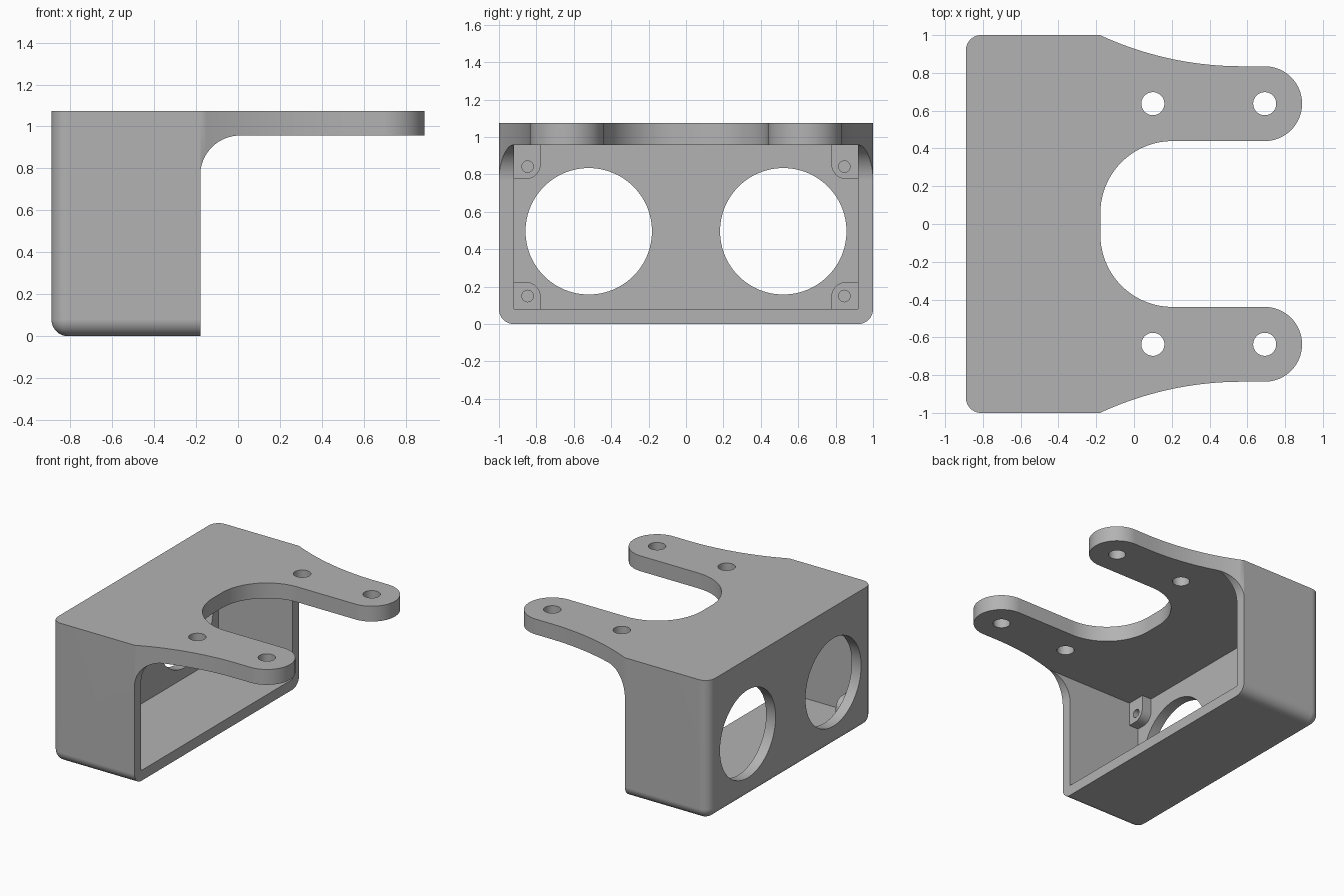
import bpy, bmesh
from math import sin, cos, pi, radians, asin
from mathutils import Vector

cube = bpy.data.objects.get("Cube")
if cube:
    bpy.data.objects.remove(cube, do_unlink=True)

# Main dimensions
BACK, MOUTH, TIP = -0.89, -0.18, 0.89
TOP, UNDER = 1.075, 0.957
WALL = 0.08
ARM_Y, ARM_R = 0.637, 0.198
ARM_X = TIP - ARM_R

grey = bpy.data.materials.new("light grey")
grey.use_nodes = True
grey.diffuse_color = (0.45, 0.45, 0.45, 1)
grey.node_tree.nodes["Principled BSDF"].inputs["Base Color"].default_value = (0.45, 0.45, 0.45, 1)


def make_object(name, bm):
    bmesh.ops.recalc_face_normals(bm, faces=bm.faces)
    mesh = bpy.data.meshes.new(name)
    bm.to_mesh(mesh)
    bm.free()
    mesh.materials.append(grey)
    obj = bpy.data.objects.new(name, mesh)
    bpy.context.collection.objects.link(obj)
    return obj


def prism(name, outline, axis, lo, hi):
    """Extrude a 2D outline along an axis; outline uses the other two axes in order."""
    def place(p, h):
        co = list(p)
        co.insert(axis, h)
        return co
    bm = bmesh.new()
    face = bm.faces.new([bm.verts.new(place(p, lo)) for p in outline])
    ext = bmesh.ops.extrude_face_region(bm, geom=[face])
    shift = Vector(place((0, 0), hi - lo))
    bmesh.ops.translate(bm, vec=shift, verts=[v for v in ext["geom"] if isinstance(v, bmesh.types.BMVert)])
    return make_object(name, bm)


def arc(cx, cy, r, start, end, steps):
    angles = [radians(start + (end - start) * i / steps) for i in range(steps + 1)]
    return [(cx + r * cos(a), cy + r * sin(a)) for a in angles]


def circle(cx, cy, r, steps=48):
    return arc(cx, cy, r, 0, 360, steps)[:-1]


def rect(a0, a1, b0, b1):
    return [(a0, b0), (a1, b0), (a1, b1), (a0, b1)]


def boolean(target, cutter, operation="DIFFERENCE"):
    cutter.hide_render = True
    mod = target.modifiers.new("cut", "BOOLEAN")
    mod.operation, mod.solver, mod.object = operation, "EXACT", cutter
    bpy.context.view_layer.update()
    deps = bpy.context.evaluated_depsgraph_get()
    mesh = bpy.data.meshes.new_from_object(target.evaluated_get(deps))
    target.modifiers.clear()
    target.data = mesh
    bpy.data.objects.remove(cutter, do_unlink=True)


def finish(obj):
    bpy.ops.object.select_all(action="DESELECT")
    obj.select_set(True)
    bpy.context.view_layer.objects.active = obj
    bpy.ops.object.shade_smooth_by_angle(angle=radians(25))
    obj.modifiers.new("flat_normals", "WEIGHTED_NORMAL").keep_sharp = True


# Solid block with rounded back corners and rounded lower edges
bracket = prism("bracket_housing", rect(BACK, 1.2, -1, 1), 2, 0, TOP)
bm = bmesh.new()
bm.from_mesh(bracket.data)


def is_rounded(edge):
    a, b = (v.co for v in edge.verts)
    at_back = a.x < 0 and b.x < 0
    at_bottom = a.z < 0.01 and b.z < 0.01
    vertical = abs(a.z - b.z) > 0.1
    at_front = a.x > 1 and b.x > 1
    return (at_back and vertical) or (at_bottom and not at_front)


bmesh.ops.bevel(bm, geom=[e for e in bm.edges if is_rounded(e)], offset=0.08,
                segments=10, profile=0.5, affect="EDGES")
bm.to_mesh(bracket.data)
bm.free()

# Plan outline: flared shoulders, two round-ended arms and a wide notch
flare_x, flare_y = 0.57, ARM_Y + ARM_R
flare_r = 1.787
sweep = 180 / pi * asin((flare_x - MOUTH) / flare_r)
half = [(-1.2, 1.1), (MOUTH - 0.2, 1.1)]
half += arc(flare_x, flare_y + flare_r, flare_r, 270 - sweep, 270, 24)
half += arc(ARM_X, ARM_Y, ARM_R, 90, -90, 32)
notch_r = 0.382
half += arc(0.204, ARM_Y - ARM_R - notch_r, notch_r, 90, 180, 28)
plan = half + [(x, -y) for x, y in reversed(half)]
boolean(bracket, prism("plan_cutter", plan, 2, -0.3, 1.4), "INTERSECT")

# Clear the space under the arms, leaving curved gussets on the side walls
gusset_r = 0.19
profile = [(MOUTH, -0.3)]
profile += arc(MOUTH + gusset_r, UNDER - gusset_r, gusset_r, 180, 90, 20)
profile += [(1.5, UNDER), (1.5, -0.3)]
boolean(bracket, prism("under_arm_cutter", profile, 1, -1.3, 1.3))

# Hollow interior, open at the mouth
inner = 1 - WALL
boolean(bracket, prism("cavity_cutter", rect(-inner, inner, WALL, UNDER), 0, BACK + WALL, 1.6))

# Two large round windows in the back wall and four screw holes in the arms
for side in (-1, 1):
    boolean(bracket, prism("window_cutter", circle(side * 0.52, 0.496, 0.338, 96), 0, -1.2, -0.6))
    for x in (0.1, ARM_X):
        boolean(bracket, prism("screw_cutter", circle(x, side * ARM_Y, 0.061), 2, 0.8, 1.3))
finish(bracket)

# Corner screw posts on the inside of the back wall
front = BACK + WALL + 0.08
for side, side_name in ((-1, "right"), (1, "left")):
    for up, level, edge, wall_z, hole_z in ((-1, "lower", 0.225, WALL, 0.15), (1, "upper", 0.775, UNDER, 0.842)):
        r, y_in, y_out = 0.08, 0.777, inner + 0.02
        shape = [(y_out, wall_z + up * 0.02), (y_out, edge)]
        shape += [(y, edge + up * (r + dz)) for y, dz in arc(y_in + r, 0, r, 270, 180, 10)]
        shape += [(y_in, wall_z + up * 0.02)]
        shape = [(side * y, z) for y, z in shape]
        post = prism(f"{level}_{side_name}_post", shape, 0, BACK + WALL - 0.02, front)
        boolean(post, prism("pilot_cutter", circle(side * 0.847, hole_z, 0.031, 24), 0, BACK + WALL, front + 0.1))
        finish(post)
